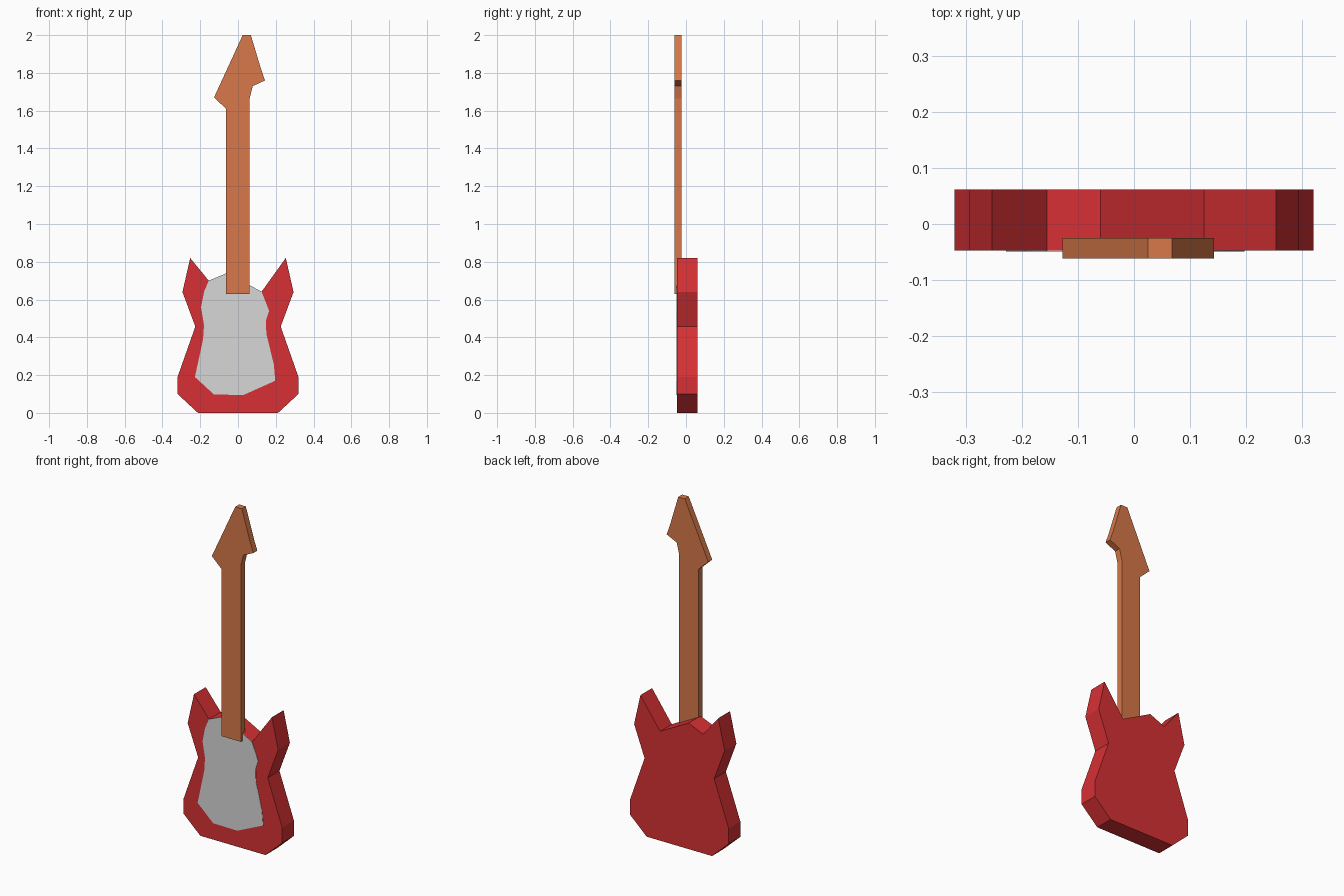
import bpy, bmesh

if "Cube" in bpy.data.objects:
    bpy.data.objects.remove(bpy.data.objects["Cube"])


def material(name, r, g, b):
    m = bpy.data.materials.new(name)
    m.diffuse_color = (r, g, b, 1)
    m.use_nodes = True
    m.node_tree.nodes["Principled BSDF"].inputs["Base Color"].default_value = m.diffuse_color
    return m


def slab(name, outline, y_front, y_back, mat):
    """Extrude an (x, z) outline from y_front to y_back."""
    bm = bmesh.new()
    face = bm.faces.new([bm.verts.new((x, y_front, z)) for x, z in outline])
    ext = bmesh.ops.extrude_face_region(bm, geom=[face], use_keep_orig=True)
    moved = [v for v in ext["geom"] if isinstance(v, bmesh.types.BMVert)]
    bmesh.ops.translate(bm, verts=moved, vec=(0, y_back - y_front, 0))
    bmesh.ops.recalc_face_normals(bm, faces=bm.faces)
    mesh = bpy.data.meshes.new(name)
    bm.to_mesh(mesh)
    bm.free()
    mesh.materials.append(mat)
    obj = bpy.data.objects.new(name, mesh)
    bpy.context.collection.objects.link(obj)
    return obj


red = material("red lacquer", 0.68, 0.03, 0.034)
grey = material("light grey", 0.68, 0.68, 0.68)
wood = material("orange wood", 0.68, 0.19, 0.065)

# Body: symmetrical flank from foot to horn tip, with a lopsided neck joint on top
flank = [(0.212, 0.0), (0.32, 0.10), (0.32, 0.19), (0.226, 0.457),
         (0.294, 0.64), (0.253, 0.82)]
joint = [(0.125, 0.642), (-0.06, 0.74), (-0.155, 0.70)]
body = flank + joint + [(-x, z) for x, z in reversed(flank)]
slab("body", body, -0.047, 0.0615, red)

# Pickguard: thin plate that shares the top edge of the body
guard = joint + [
    (-0.18, 0.64), (-0.196, 0.56), (-0.18, 0.465), (-0.185, 0.39),
    (-0.228, 0.19), (-0.127, 0.097), (0.03, 0.095), (0.197, 0.17),
    (0.19, 0.255), (0.15, 0.42), (0.148, 0.49), (0.165, 0.54)]
slab("pickguard", guard, -0.049, -0.046, grey)

# Neck and angular headstock in one piece
neck = [(-0.063, 0.63), (0.062, 0.63), (0.062, 1.665), (0.078, 1.73),
        (0.143, 1.76), (0.122, 1.82), (0.068, 2.0), (0.025, 2.0),
        (-0.127, 1.67), (-0.063, 1.61)]
slab("neck", neck, -0.0615, -0.025, wood)
